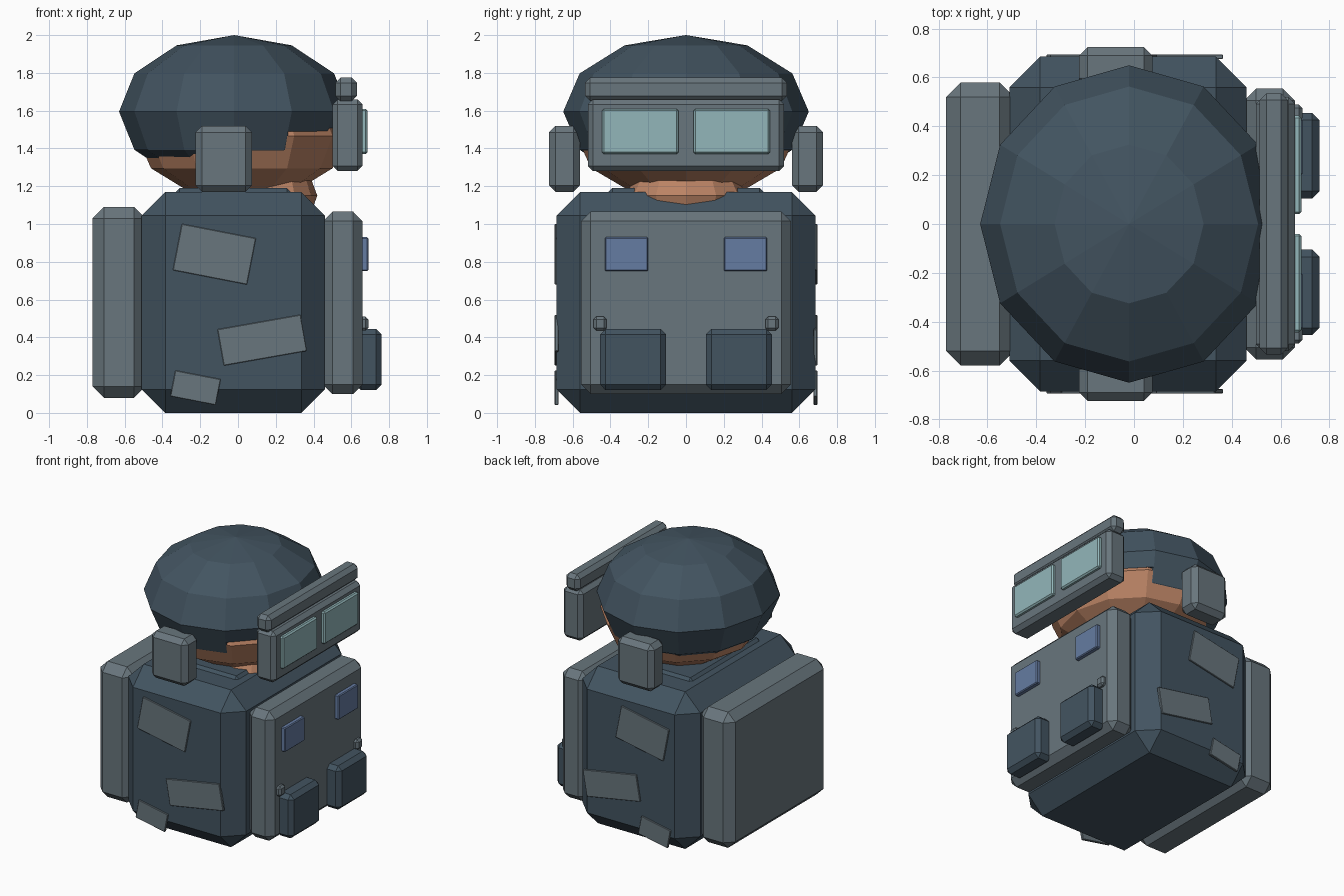
import bpy, bmesh, math
from mathutils import Matrix, Vector

if "Cube" in bpy.data.objects:
    bpy.data.objects.remove(bpy.data.objects["Cube"])


def material(name, rgb):
    m = bpy.data.materials.new(name)
    m.diffuse_color = (*rgb, 1)
    m.use_nodes = True
    m.node_tree.nodes["Principled BSDF"].inputs["Base Color"].default_value = m.diffuse_color
    return m


DARK = material("dark_slate", (0.055, 0.088, 0.118))
GREY = material("slate", (0.14, 0.18, 0.205))
SKIN = material("skin", (0.50, 0.23, 0.13))
LENS = material("lens", (0.29, 0.47, 0.49))
BLUE = material("blue", (0.13, 0.20, 0.36))


def finish(name, bm, mat):
    me = bpy.data.meshes.new(name)
    bm.to_mesh(me)
    bm.free()
    ob = bpy.data.objects.new(name, me)
    bpy.context.collection.objects.link(ob)
    if mat:
        me.materials.append(mat)
    return ob


def box(name, x, y, z, bevel, mat, angle=0):
    """Chamfered box from (min, max) ranges, turned about its y axis."""
    size = [b - a for a, b in (x, y, z)]
    centre = Vector([(a + b) / 2 for a, b in (x, y, z)])
    bm = bmesh.new()
    bmesh.ops.create_cube(bm, size=1, matrix=Matrix.Diagonal((*size, 1)))
    if bevel:
        bmesh.ops.bevel(bm, geom=bm.edges[:], offset=bevel, segments=1,
                        affect='EDGES', profile=0.5)
    ob = finish(name, bm, mat)
    ob.location = centre
    ob.rotation_euler[1] = math.radians(angle)
    return ob


def ball(name, centre, radii, mat):
    bm = bmesh.new()
    bmesh.ops.create_uvsphere(bm, u_segments=12, v_segments=6, radius=1,
                              matrix=Matrix.Translation(centre) @ Matrix.Diagonal((*radii, 1)))
    return finish(name, bm, mat)


def pair(name, x, y, z, bevel, mat):
    """The same box on both sides of the y = 0 plane."""
    box(name + "_right", x, (-y[1], -y[0]), z, bevel, mat)
    box(name + "_left", x, y, z, bevel, mat)


# Torso, backpack, chest plate and collar
box("torso", (-0.51, 0.46), (-0.685, 0.685), (0, 1.17), 0.125, DARK)
box("backpack", (-0.77, -0.49), (-0.58, 0.58), (0.08, 1.09), 0.06, GREY)
box("chest_plate", (0.45, 0.66), (-0.555, 0.555), (0.10, 1.065), 0.05, GREY)
box("collar", (-0.33, 0.28), (-0.41, 0.41), (1.08, 1.19), 0.02, DARK)

# Chest details
pair("pouch", (0.62, 0.76), (0.105, 0.455), (0.12, 0.445), 0.03, DARK)
pair("badge", (0.65, 0.69), (0.20, 0.43), (0.75, 0.93), 0.006, BLUE)
pair("buckle", (0.64, 0.69), (0.42, 0.49), (0.435, 0.51), 0.015, GREY)

# Tilted side patches: centre x, z, width, height, tilt
PATCHES = [(-0.125, 0.84, 0.40, 0.25, 11),
           (0.128, 0.385, 0.447, 0.195, -10),
           (-0.225, 0.133, 0.245, 0.14, 11)]
for i, (cx, cz, w, h, tilt) in enumerate(PATCHES):
    for s in (-1, 1):
        box(f"side_patch_{i}_{'right' if s < 0 else 'left'}",
            (cx - w / 2, cx + w / 2), (s * 0.685 - 0.01, s * 0.685 + 0.01),
            (cz - h / 2, cz + h / 2), 0.003, GREY, -s * tilt)

# Head and chin
ball("head", (0.02, 0, 1.465), (0.555, 0.58, 0.34), SKIN)
ball("chin", (0.18, 0, 1.15), (0.24, 0.32, 0.17), SKIN)

# Helmet with a face opening cut out
helmet = ball("helmet", (-0.02, 0, 1.595), (0.61, 0.65, 0.405), DARK)
cutter = box("face_cutter", (0.265, 1.0), (-1, 1), (1.0, 1.49), 0, DARK)
cutter.hide_render = True
cutter.hide_viewport = True
cut = helmet.modifiers.new("face_opening", 'BOOLEAN')
cut.operation = 'DIFFERENCE'
cut.object = cutter
cut.solver = 'EXACT'

# Ear covers
pair("ear_cover", (-0.225, 0.075), (0.56, 0.725), (1.17, 1.52), 0.035, GREY)

# Goggles with brow bar and lenses
box("goggle_frame", (0.50, 0.66), (-0.52, 0.52), (1.28, 1.66), 0.028, GREY)
box("brow_bar", (0.515, 0.63), (-0.535, 0.535), (1.65, 1.775), 0.028, GREY)
pair("lens", (0.64, 0.685), (0.04, 0.445), (1.37, 1.61), 0.01, LENS)
